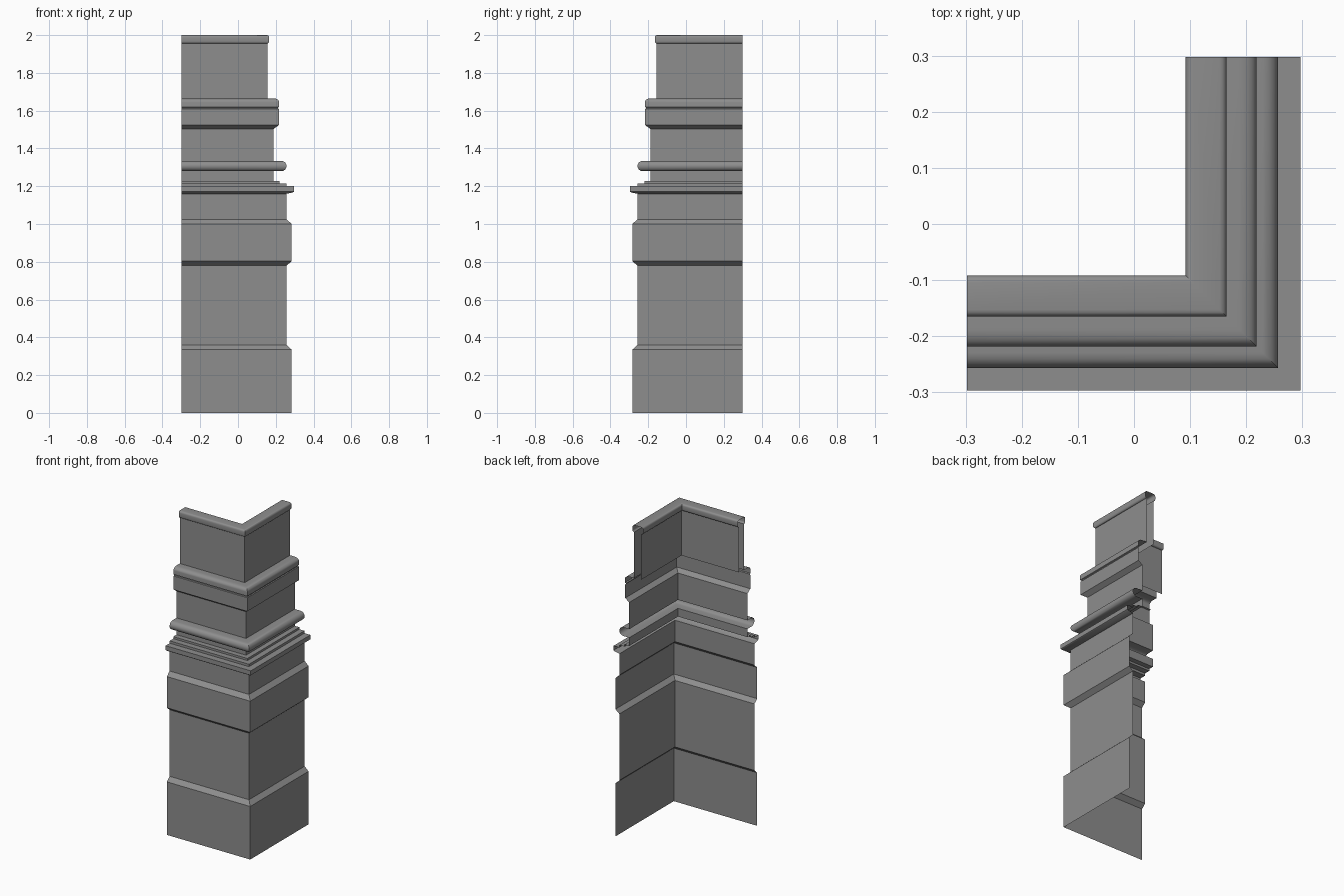
import bpy
import bmesh
from math import cos, sin, radians

cube = bpy.data.objects.get("Cube")
if cube:
    bpy.data.objects.remove(cube, do_unlink=True)

END = 0.298  # where both arms of the corner stop

stone = bpy.data.materials.new("grey stone")
stone.use_nodes = True
GREY = (0.27, 0.27, 0.27, 1)
stone.diffuse_color = GREY
stone.node_tree.nodes["Principled BSDF"].inputs["Base Color"].default_value = GREY


def arc(centre, z, rx, rz, start, stop, steps=6):
    """Points of an elliptical arc in (offset, height)."""
    angles = [radians(start + (stop - start) * i / steps) for i in range(steps + 1)]
    return [(centre + rx * cos(a), z + rz * sin(a)) for a in angles]


def sweep(name, profile):
    """Run an open (offset, height) profile around the mitred corner."""
    bm = bmesh.new()
    rows = [[bm.verts.new(p) for p in ((-END, -d, z), (d, -d, z), (d, END, z))]
            for d, z in profile]
    for low, high in zip(rows, rows[1:]):
        for i in range(2):
            bm.faces.new((low[i], low[i + 1], high[i + 1], high[i]))
    mesh = bpy.data.meshes.new(name)
    bm.to_mesh(mesh)
    bm.free()
    mesh.materials.append(stone)
    obj = bpy.data.objects.new(name, mesh)
    bpy.context.collection.objects.link(obj)
    bpy.ops.object.select_all(action="DESELECT")
    obj.select_set(True)
    bpy.context.view_layer.objects.active = obj
    bpy.ops.object.shade_smooth_by_angle(angle=radians(32))
    return obj


WALL, BAND = 0.257, 0.284      # lower wall and the bands standing proud of it
NECK, PANEL = 0.188, 0.155     # walls higher up

# Base block with its sloped top
sweep("plinth", [(BAND, 0), (BAND, 0.335), (WALL, 0.36)])

# Lower wall with the raised band around it
sweep("lower_wall", [(WALL, 0.36), (WALL, 0.78)])
sweep("raised_band", [(WALL, 0.78), (BAND, 0.803), (BAND, 1.0), (WALL, 1.025)])
sweep("upper_wall", [(WALL, 1.025), (WALL, 1.16)])

# Projecting slab and small steps above it
sweep("slab", [(WALL, 1.16), (0.291, 1.167), (0.297, 1.172), (0.297, 1.2), (0.256, 1.2)])
sweep("steps", [(0.256, 1.2), (0.256, 1.215), (0.22, 1.215), (0.22, 1.228), (NECK, 1.228)])

# Neck with its round moulding
sweep("lower_neck", [(NECK, 1.228), (NECK, 1.28)])
sweep("round_moulding", [(NECK, 1.28)]
      + arc(0.23, 1.307, 0.027, 0.027, -90, 90, 8) + [(NECK, 1.334)])
sweep("upper_neck", [(NECK, 1.334), (NECK, 1.503)])

# Collar with a narrow groove and rounded top
sweep("collar", [(NECK, 1.503), (0.216, 1.523), (0.216, 1.609), (0.211, 1.612),
                 (0.211, 1.617), (0.218, 1.62)]
      + arc(0.188, 1.645, 0.03, 0.02, 0, 90) + [(PANEL, 1.665)])

# Top panel, inner lining and rolled cap
INNER = 0.105
sweep("top_panel", [(PANEL, 1.665), (PANEL, 1.955)])
sweep("cap", [(PANEL, 1.955)] + arc(0.153, 1.967, 0.012, 0.012, -70, 0, 3)
      + arc(0.153, 1.988, 0.012, 0.012, 0, 90, 4)
      + arc(0.104, 1.988, 0.012, 0.012, 90, 180, 4)
      + arc(0.104, 1.967, 0.012, 0.012, 180, 250, 3) + [(INNER, 1.955)])
sweep("inner_lining", [(INNER, 1.955), (INNER, 1.668)])
